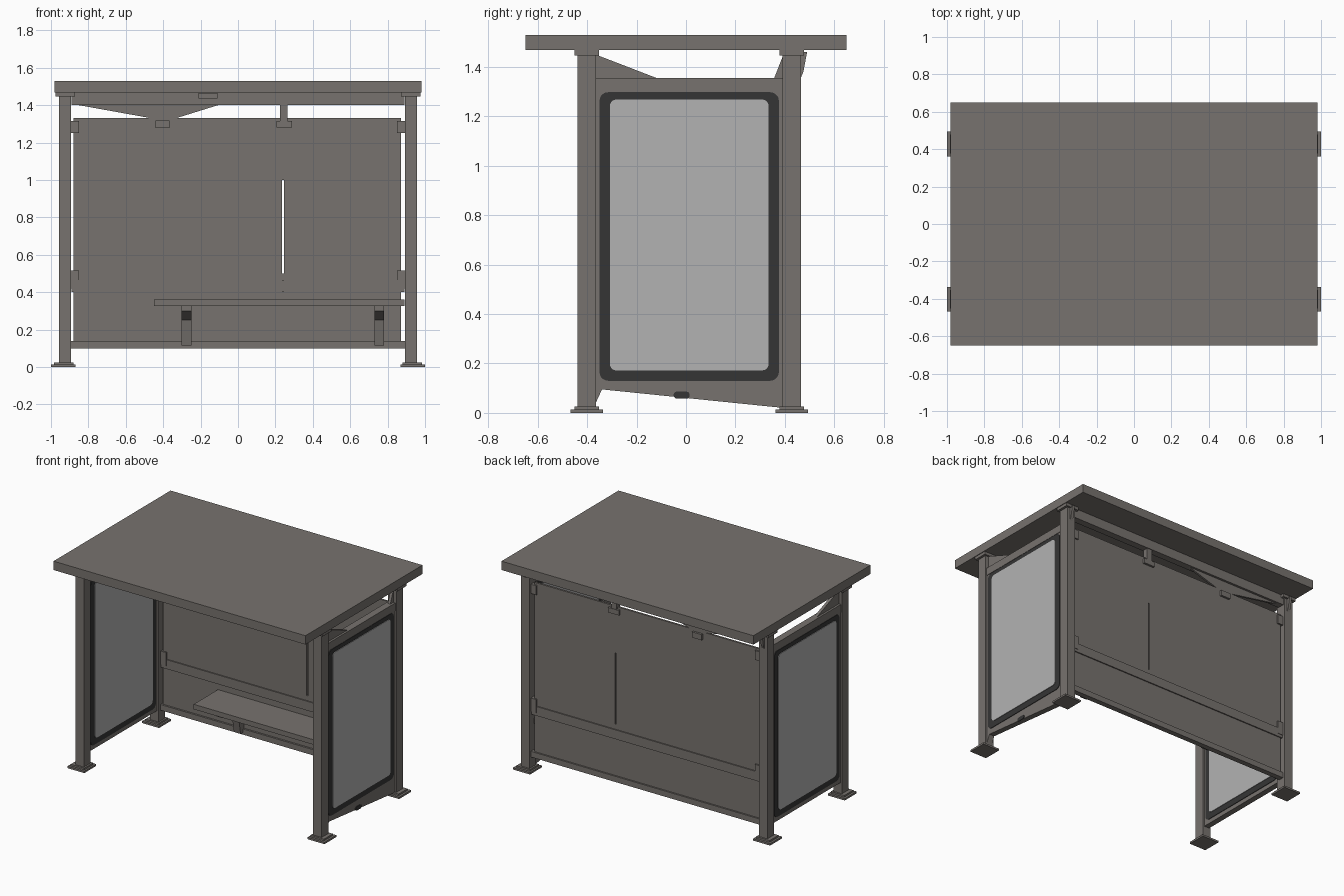
import bpy, bmesh, math
from mathutils import Vector

if "Cube" in bpy.data.objects:
    bpy.data.objects.remove(bpy.data.objects["Cube"])


def material(name, rgb):
    m = bpy.data.materials.new(name)
    m.diffuse_color = (*rgb, 1)
    m.use_nodes = True
    m.node_tree.nodes["Principled BSDF"].inputs["Base Color"].default_value = m.diffuse_color
    return m


METAL = material("warm_grey_metal", (0.185, 0.170, 0.157))
DARK = material("dark_frame", (0.036, 0.036, 0.036))
PANE = material("light_pane", (0.45, 0.45, 0.45))


def finish(name, bm, mat):
    bmesh.ops.recalc_face_normals(bm, faces=bm.faces)
    me = bpy.data.meshes.new(name)
    bm.to_mesh(me)
    bm.free()
    me.materials.append(mat)
    ob = bpy.data.objects.new(name, me)
    bpy.context.collection.objects.link(ob)
    return ob


def box(name, x, y, z, mat=METAL):
    """Box from (min, max) ranges."""
    bm = bmesh.new()
    bmesh.ops.create_cube(bm, size=1)
    for v in bm.verts:
        v.co = Vector([r[0] if c < 0 else r[1] for c, r in zip(v.co, (x, y, z))])
    return finish(name, bm, mat)


def plate(name, outline, axis, lo, hi, mat=METAL):
    """Extrude a flat outline along x (outline in y,z) or y (outline in x,z)."""
    bm = bmesh.new()
    place = (lambda a, b: (lo, a, b)) if axis == "x" else (lambda a, b: (a, lo, b))
    face = bm.faces.new([bm.verts.new(place(a, b)) for a, b in outline])
    ext = bmesh.ops.extrude_face_region(bm, geom=[face])
    step = Vector((hi - lo, 0, 0)) if axis == "x" else Vector((0, hi - lo, 0))
    bmesh.ops.translate(bm, vec=step,
                        verts=[g for g in ext["geom"] if isinstance(g, bmesh.types.BMVert)])
    return finish(name, bm, mat)


def rounded(a0, a1, b0, b1, r, n=5):
    """Rounded rectangle outline."""
    pts = []
    corners = ((a1 - r, b1 - r), (a0 + r, b1 - r), (a0 + r, b0 + r), (a1 - r, b0 + r))
    for k, (ca, cb) in enumerate(corners):
        for i in range(n + 1):
            t = math.pi / 2 * (k + i / n)
            pts.append((ca + r * math.cos(t), cb + r * math.sin(t)))
    return pts


def span(s, a, b):
    """Mirror an x range to the side s."""
    return tuple(sorted((s * a, s * b)))


# Roof slab and rear header beam
box("roof", (-0.98, 0.98), (-0.65, 0.65), (1.468, 1.53))
box("rear_header", (-0.89, 0.89), (0.405, 0.455), (1.40, 1.47))

for s, side in ((-1, "left"), (1, "right")):
    # Posts with stepped feet and capitals
    for cy, row in ((-0.402, "front"), (0.428, "rear")):
        tag = f"{row}_{side}"
        box(f"post_{tag}", span(s, 0.892, 0.958), (cy - 0.037, cy + 0.037), (0.01, 1.47))
        box(f"foot_{tag}", span(s, 0.868, 1.0), (cy - 0.066, cy + 0.066), (0, 0.013))
        box(f"foot_step_{tag}", span(s, 0.88, 0.985), (cy - 0.05, cy + 0.05), (0.012, 0.025))
        box(f"capital_{tag}", span(s, 0.872, 0.975), (cy - 0.05, cy + 0.05), (1.447, 1.47))

    # Side wall
    if s > 0:
        base = [(-0.37, 0.03), (-0.34, 0.095), (0.395, 0.02)]
    else:
        base = [(-0.37, 0.10), (0.395, 0.10)]
    lo, hi = span(s, 0.905, 0.946)
    plate(f"side_wall_{side}", base + [(0.395, 1.305), (-0.37, 1.305)], "x", lo, hi)
    box(f"side_top_rail_{side}", span(s, 0.9, 0.95), (-0.37, 0.395), (1.30, 1.355))

    # Dark border and pale pane on both faces of the wall
    for xa, out, where in ((0.946, 1, "outer"), (0.905, -1, "inner")):
        lo, hi = span(s, xa, xa + out * 0.004)
        plate(f"pane_border_{side}_{where}", rounded(-0.35, 0.376, 0.13, 1.298, 0.035),
              "x", lo, hi, DARK)
        lo, hi = span(s, xa, xa + out * 0.008)
        plate(f"pane_{side}_{where}", rounded(-0.308, 0.334, 0.172, 1.268, 0.025),
              "x", lo, hi, PANE)

    # Gussets between the side rail and the roof
    lo, hi = span(s, 0.915, 0.935)
    plate(f"front_gusset_{side}", [(-0.37, 1.35), (-0.105, 1.35), (-0.37, 1.452)], "x", lo, hi)
    plate(f"rear_gusset_{side}", [(0.355, 1.35), (0.395, 1.35), (0.395, 1.452)], "x", lo, hi)
    plate(f"rear_roof_bracket_{side}", [(0.46, 1.345), (0.475, 1.38), (0.49, 1.46), (0.46, 1.46)],
          "x", lo, hi)

    # Clips holding the back wall to the posts
    for z0, z1 in ((1.25, 1.315), (0.42, 0.515)):
        box(f"wall_clip_{side}", span(s, 0.85, 0.895), (0.415, 0.45), (z0, z1))

plate("right_wall_badge", rounded(-0.05, 0.015, 0.058, 0.086, 0.013), "x", 0.946, 0.951, DARK)

# Back wall: two sheets split by a narrow slit, plus rails
box("back_sheet_left", (-0.88, 0.236), (0.425, 0.439), (0.13, 1.33))
box("back_sheet_right", (0.246, 0.872), (0.425, 0.439), (0.13, 1.33))
box("sheet_joint_low", (0.23, 0.252), (0.426, 0.438), (0.13, 0.50))
box("sheet_joint_high", (0.23, 0.252), (0.426, 0.438), (1.0, 1.33))
box("back_mid_rail", (-0.89, 0.89), (0.417, 0.447), (0.40, 0.465))
box("back_bottom_rail", (-0.895, 0.895), (0.412, 0.45), (0.10, 0.14))

# Hangers and brace between the header and the back wall
plate("back_brace", [(-0.88, 1.405), (-0.38, 1.315), (-0.09, 1.405)], "y", 0.425, 0.439)
box("centre_hanger", (0.225, 0.265), (0.412, 0.45), (1.30, 1.405))
box("centre_hanger_clip", (0.205, 0.29), (0.408, 0.454), (1.28, 1.315))
box("left_hanger_clip", (-0.44, -0.365), (0.408, 0.454), (1.278, 1.318))
box("header_clip", (-0.21, -0.11), (0.39, 0.41), (1.435, 1.465))

# Bench on two brackets
box("bench_seat", (-0.45, 0.89), (0.15, 0.42), (0.325, 0.36))
for cx, tag in ((-0.275, "left"), (0.755, "right")):
    plate(f"bench_bracket_{tag}",
          [(0.19, 0.328), (0.43, 0.328), (0.43, 0.115), (0.385, 0.115), (0.36, 0.25), (0.19, 0.30)],
          "x", cx - 0.026, cx + 0.026)
